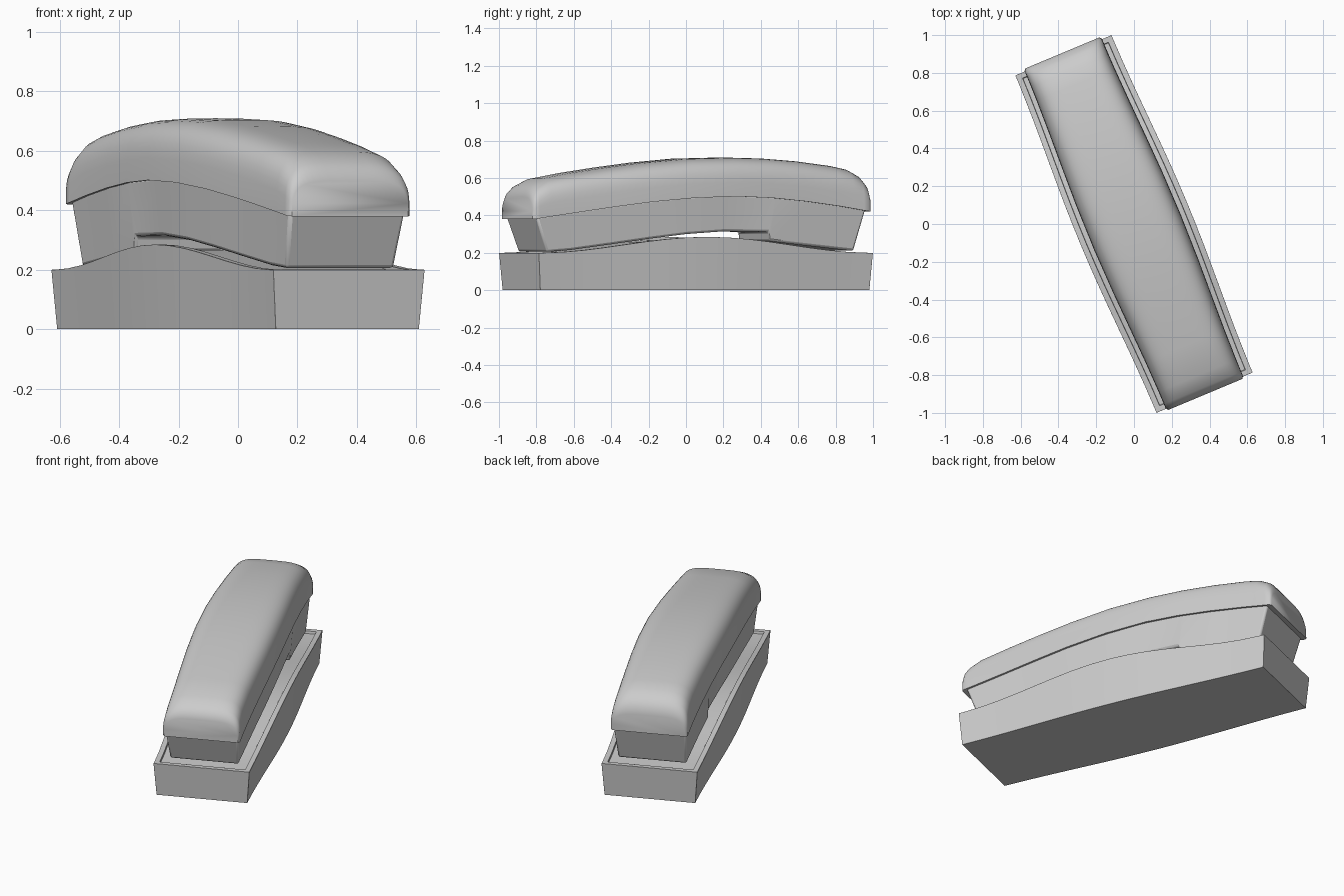
import bpy, bmesh, math

old = bpy.data.objects.get("Cube")
if old:
    bpy.data.objects.remove(old, do_unlink=True)

TURN = math.radians(22.7)      # the whole model stands turned about z
HALF = 0.968                   # half length of the base

grey = bpy.data.materials.new("plain grey")
grey.use_nodes = True
grey.diffuse_color = (0.6, 0.6, 0.6, 1)
grey.node_tree.nodes["Principled BSDF"].inputs["Base Color"].default_value = (0.6, 0.6, 0.6, 1)


def along(points, y):
    """Height read from a list of (y, z) profile points."""
    if y <= points[0][0]:
        return points[0][1]
    for (y0, z0), (y1, z1) in zip(points, points[1:]):
        if y <= y1:
            return z0 + (z1 - z0) * (y - y0) / (y1 - y0)
    return points[-1][1]


def hump(y):
    """1 in the middle, easing to 0 at both ends."""
    return math.cos(math.pi / 2 * min(1, abs(y) / HALF)) ** 2


def loft(name, rings, bevel=0, angle=35):
    """Skin a row of closed rings, cap both ends and shade it."""
    bm = bmesh.new()
    rows = [[bm.verts.new(p) for p in ring] for ring in rings]
    for a, b in zip(rows, rows[1:]):
        for i in range(len(a)):
            j = (i + 1) % len(a)
            bm.faces.new((a[i], a[j], b[j], b[i]))
    bm.faces.new(rows[0])
    bm.faces.new(rows[-1])
    bmesh.ops.recalc_face_normals(bm, faces=bm.faces)
    mesh = bpy.data.meshes.new(name)
    bm.to_mesh(mesh)
    bm.free()
    mesh.materials.append(grey)
    obj = bpy.data.objects.new(name, mesh)
    bpy.context.collection.objects.link(obj)
    obj.rotation_euler.z = TURN
    bpy.ops.object.select_all(action='DESELECT')
    obj.select_set(True)
    bpy.context.view_layer.objects.active = obj
    bpy.ops.object.shade_smooth_by_angle(angle=math.radians(angle))
    if bevel:
        mod = obj.modifiers.new("soft edges", 'BEVEL')
        mod.width = bevel
        mod.segments = 2
        mod.angle_limit = math.radians(40)
    return obj


# Base: arched, slightly barrelled tray with a shallow recess inside its rim
def base_ring(y, depth):
    w, z = 0.276 + 0.027 * hump(y), 0.2 + 0.085 * hump(y)
    half = [(w - 0.015, 0), (w, z), (w - 0.03, z), (w - 0.031, z - depth)]
    ring = half + [(-x, h) for x, h in reversed(half)]
    return [(x, y * (0.985 if h == 0 else 1), h) for x, h in ring]


steps = 16
inner = [-0.937 + 1.874 * i / steps for i in range(steps + 1)]
rings = [base_ring(-HALF, 0), base_ring(-0.94, 0)]
rings += [base_ring(y, 0.015) for y in inner]
rings += [base_ring(0.94, 0), base_ring(HALF, 0)]
loft("base", rings, bevel=0.004)

# Handset profiles along its length
seam = [(-0.97, 0.38), (-0.75, 0.412), (-0.5, 0.447), (-0.3, 0.472), (-0.1, 0.491),
        (0.12, 0.503), (0.3, 0.5), (0.5, 0.487), (0.75, 0.457), (0.98, 0.42)]
top = [(-0.978, 0.5), (-0.965, 0.535), (-0.94, 0.562), (-0.87, 0.597), (-0.7, 0.628),
       (-0.5, 0.657), (-0.3, 0.682), (-0.05, 0.704), (0.2, 0.71), (0.4, 0.705),
       (0.6, 0.69), (0.8, 0.665), (0.88, 0.648), (0.94, 0.615), (0.97, 0.575), (0.982, 0.53)]
underside = [(-0.89, 0.205), (-0.75, 0.215), (-0.52, 0.245), (-0.3, 0.275), (-0.09, 0.3),
             (0.13, 0.315), (0.39, 0.312), (0.397, 0.262), (0.6, 0.24), (0.89, 0.21)]


def handset_width(y):
    return 0.222 + 0.026 * hump(y)


# Upper shell: squarish rounded section, ends rolling over
def shell_ring(y, z_top):
    w = handset_width(y) - (0.01 if abs(y) > 0.975 else 0)
    low = along(seam, y)
    ring, n = [], 24
    for i in range(n + 1):
        t = math.pi * i / n
        c, s = math.cos(t), max(0, math.sin(t))
        ring.append((math.copysign(abs(c) ** 0.5, c) * w, y, low + (z_top - low) * s ** 0.5))
    return ring


loft("handset_shell", [shell_ring(y, z) for y, z in top], angle=50)


# Lower body: narrower, tapering down, with a stepped earpiece underneath
def body_ring(y_low, z_low):
    y = y_low * 1.073
    w, z = handset_width(y) - 0.011, along(seam, y) + 0.01
    return [(w - 0.014, y_low, z_low), (w, y, z), (-w, y, z), (0.014 - w, y_low, z_low)]


loft("handset_body", [body_ring(y, z) for y, z in underside], bevel=0.012)
